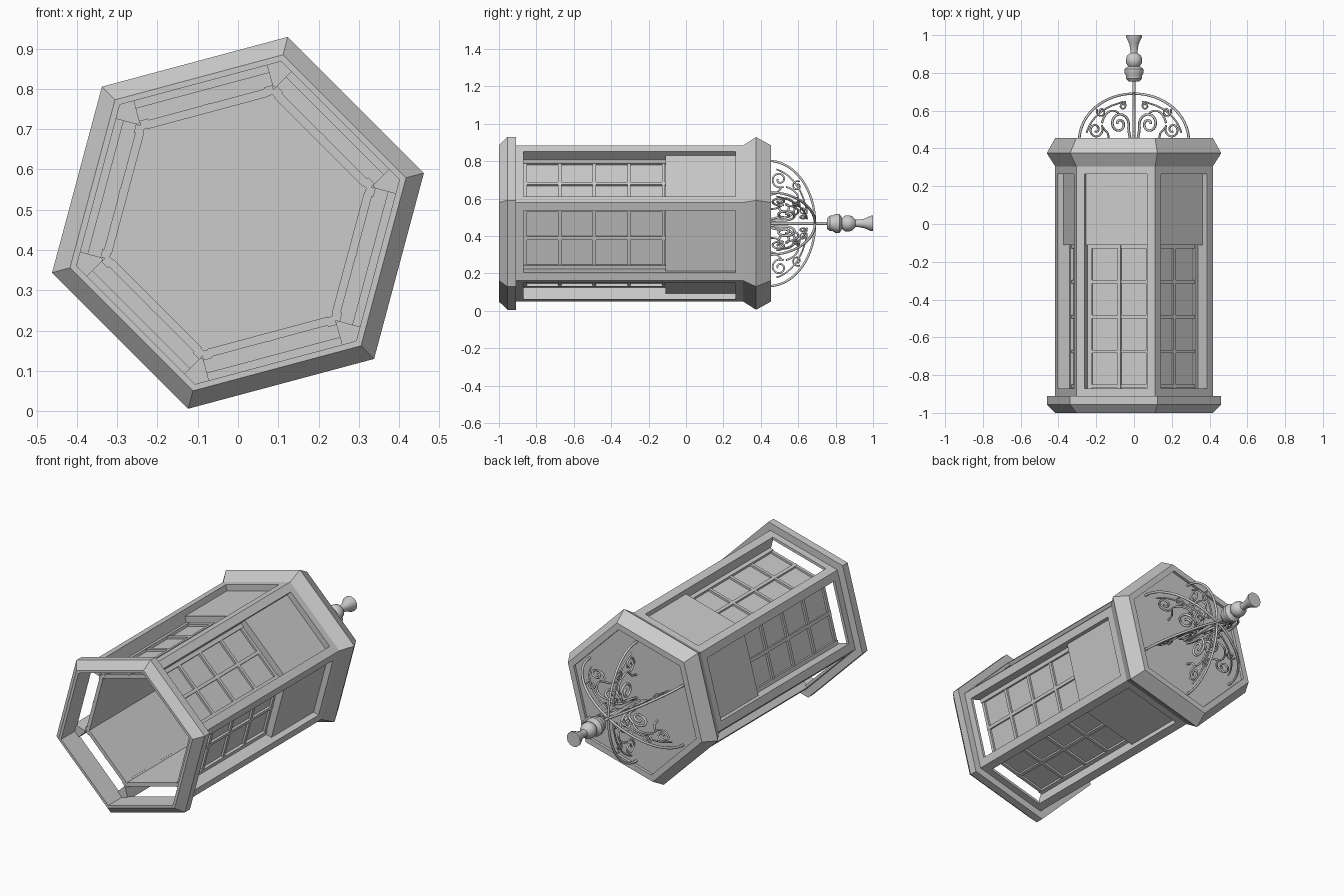
import bpy, bmesh
from math import sin, cos, pi, radians
from mathutils import Matrix, Vector

cube = bpy.data.objects.get("Cube")
if cube:
    bpy.data.objects.remove(cube)

CZ = 0.4675          # height of the long axis, which runs along y
R = 0.432            # body corner radius
A = R * cos(pi / 6)  # body face distance
JAMB = 0.171         # half width of each opening
LOW, HIGH, SPLIT = -0.87, 0.265, -0.11


def frame(deg):
    """Local axes: outward, sideways, along the body."""
    c, s = cos(radians(deg)), sin(radians(deg))
    m = Matrix(((c, s, 0), (0, 0, 1), (s, -c, 0))).to_4x4()
    m.translation = Vector((0, 0, CZ))
    return m


def finish(bm, name, smooth=False):
    bmesh.ops.remove_doubles(bm, verts=bm.verts, dist=1e-5)
    bmesh.ops.recalc_face_normals(bm, faces=bm.faces)
    mesh = bpy.data.meshes.new(name)
    bm.to_mesh(mesh)
    bm.free()
    obj = bpy.data.objects.new(name, mesh)
    bpy.context.collection.objects.link(obj)
    if smooth:
        bpy.ops.object.select_all(action='DESELECT')
        bpy.context.view_layer.objects.active = obj
        obj.select_set(True)
        bpy.ops.object.shade_smooth_by_angle(angle=radians(35))
    return obj


def lathe(name, profile, sides=6, turn=15, closed=True, smooth=False):
    """Turn a (radius, y) profile around the long axis."""
    bm = bmesh.new()
    rings = []
    for i in range(sides):
        m = frame(turn + 360 * i / sides)
        rings.append([bm.verts.new(m @ Vector((r, 0, y))) for r, y in profile])
    count = len(profile)
    for i in range(sides):
        a, b = rings[i], rings[(i + 1) % sides]
        for j in range(count if closed else count - 1):
            k = (j + 1) % count
            bm.faces.new((a[j], a[k], b[k], b[j]))
    return finish(bm, name, smooth)


def box(bm, m, a0, a1, t0, t1, y0, y1):
    size = Matrix.Diagonal((a1 - a0, t1 - t0, y1 - y0, 1))
    mid = Matrix.Translation(((a0 + a1) / 2, (t0 + t1) / 2, (y0 + y1) / 2))
    bmesh.ops.create_cube(bm, size=1, matrix=m @ mid @ size)


# Hexagonal base, sill, header and cornice
lathe("base_ring", [(0.415, -1), (R, -1), (0.478, -0.955), (0.478, -0.91),
                    (R, -0.91), (0.415, -0.91)])
lathe("sill_ring", [(0.415, -0.91), (R, -0.91), (R, LOW), (0.415, LOW)])
lathe("header_ring", [(0.35, HIGH), (R, HIGH), (R, 0.305), (0.35, 0.305)])
lathe("cornice", [(0.40, 0.305), (R, 0.305), (0.478, 0.375), (R, 0.455),
                  (0.395, 0.455), (0.395, 0.435)])
lathe("ceiling", [(0, 0.40), (0.405, 0.40), (0.405, 0.44), (0, 0.44)], closed=False)

# Corner posts
edge = R / 2 - JAMB
jamb = Vector((R - edge * cos(pi / 3), edge * sin(pi / 3)))
inner = jamb - 0.07 * Vector((cos(pi / 6), sin(pi / 6)))
section = [(R, 0), jamb, inner, (inner.x, -inner.y), (jamb.x, -jamb.y)]
for i in range(6):
    m = frame(15 + 60 * i)
    bm = bmesh.new()
    ends = [[bm.verts.new(m @ Vector((a, t, y))) for a, t in section]
            for y in (LOW - 0.01, HIGH + 0.01)]
    for ring in ends:
        bm.faces.new(ring)
    for j in range(5):
        k = (j + 1) % 5
        bm.faces.new((ends[0][j], ends[0][k], ends[1][k], ends[1][j]))
    finish(bm, f"corner_post_{i + 1}")

# Upper panels, window panes and glazing bars on every side
for i in range(6):
    m = frame(45 + 60 * i)
    bm = bmesh.new()
    box(bm, m, 0.30, 0.341, -JAMB, JAMB, SPLIT, HIGH)
    finish(bm, f"upper_panel_{i + 1}")

    bm = bmesh.new()
    box(bm, m, 0.283, 0.293, -0.155, 0.155, LOW, SPLIT)
    finish(bm, f"window_pane_{i + 1}")

    bm = bmesh.new()
    for side in (-1, 1):
        t = side * (JAMB - 0.011)
        box(bm, m, 0.285, 0.308, t - 0.011, t + 0.011, LOW, SPLIT)
    box(bm, m, 0.288, 0.305, -0.009, 0.009, LOW, SPLIT)
    pitch = (SPLIT - LOW - 0.02) / 4
    for row in range(5):
        y = LOW + 0.01 + row * pitch
        box(bm, m, 0.288, 0.304, -JAMB, JAMB, y - 0.009, y + 0.009)
    finish(bm, f"window_bars_{i + 1}")


# Openwork dome of scrolled half arches
def arc(cu, cy, ru, ry, start, end, steps=20):
    angles = [radians(start + (end - start) * k / steps) for k in range(steps + 1)]
    return [(cu + ru * cos(a), cy + ry * sin(a)) for a in angles]


def spiral(cu, cy, r0, r1, start, sweep, steps=26):
    points = []
    for k in range(steps + 1):
        f = k / steps
        a, r = radians(start + sweep * f), r0 + (r1 - r0) * f
        points.append((cu + r * cos(a), cy + r * sin(a)))
    return points


FOOT = 0.44
motif = [
    (arc(0, FOOT, 0.335, 0.25, 0, 90), 1.0),
    (arc(0, FOOT, 0.295, 0.21, 12, 80), 0.7),
    ([(0.02, FOOT), (0.03, 0.48)] + spiral(0.09, 0.53, 0.06, 0.012, 200, -560), 1.0),
    (spiral(0.235, 0.50, 0.045, 0.01, 150, 500), 0.8),
    (arc(0.13, 0.50, 0.07, 0.10, 20, 120), 0.8),
    (spiral(0.20, 0.595, 0.028, 0.008, 30, -430), 0.7),
    (spiral(0.07, 0.625, 0.022, 0.007, 60, 430), 0.7),
    ([(0.15, FOOT), (0.16, 0.48), (0.19, 0.51)], 0.8),
]
for i in range(6):
    curve = bpy.data.curves.new(f"dome_scroll_{i + 1}", 'CURVE')
    curve.dimensions = '3D'
    curve.bevel_depth = 0.007
    curve.bevel_resolution = 1
    curve.use_fill_caps = True
    for points, thickness in motif:
        spline = curve.splines.new('POLY')
        spline.points.add(len(points) - 1)
        for p, (u, y) in zip(spline.points, points):
            p.co = (u, 0, y, 1)
            p.radius = thickness
    obj = bpy.data.objects.new(curve.name, curve)
    obj.matrix_world = frame(30 + 60 * i)
    bpy.context.collection.objects.link(obj)

# Central rod and turned finial
lathe("centre_rod", [(0, FOOT), (0.008, FOOT), (0.008, 0.77), (0, 0.77)],
      sides=12, closed=False, smooth=True)
lathe("finial", [(0, 0.755), (0.03, 0.755), (0.042, 0.77), (0.042, 0.785),
                 (0.052, 0.80), (0.052, 0.82), (0.03, 0.835), (0.042, 0.85),
                 (0.044, 0.87), (0.038, 0.89), (0.02, 0.905), (0.02, 0.925),
                 (0.026, 0.955), (0.042, 0.99), (0.042, 1), (0, 1)],
      sides=16, closed=False, smooth=True)
